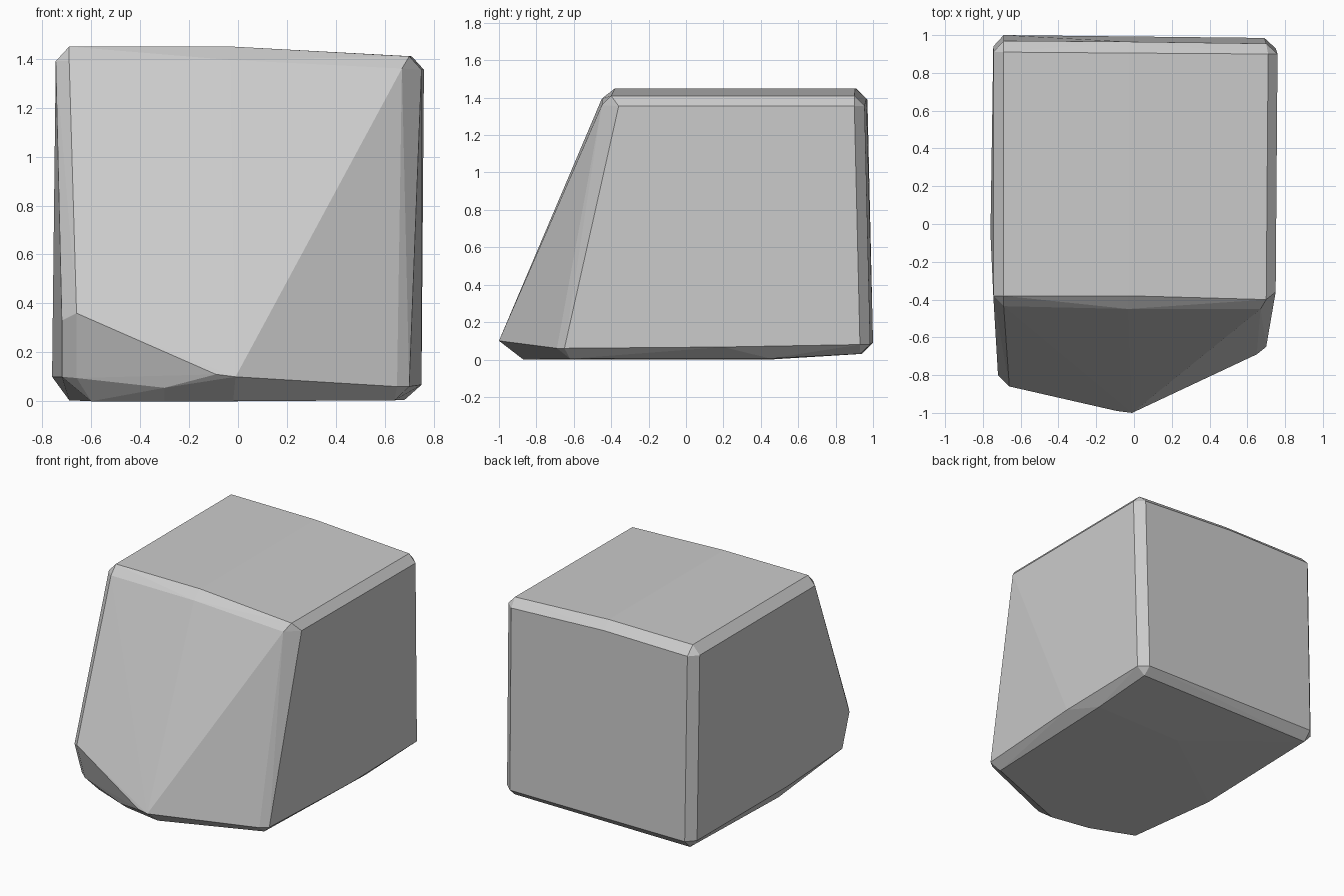
import bpy, bmesh

# Chamfered boulder: outline loops read at each level, wrapped in a convex skin
top_face = [(-.69, -.38, 1.45), (-.03, -.38, 1.45), (.70, -.40, 1.41),
            (.71, .90, 1.41), (-.03, .905, 1.45), (-.69, .91, 1.45)]

# Lower rim of the top chamfer
top_rim = [(-.745, -.38, 1.39), (-.69, -.435, 1.39), (-.03, -.45, 1.395),
           (.67, -.45, 1.36), (.75, -.36, 1.355), (.76, .90, 1.355),
           (.70, .955, 1.355), (-.03, .965, 1.395), (-.69, .97, 1.39), (-.745, .91, 1.39)]

# Undercut front left corner and the protruding nose
front_nose = [(-.72, -.80, .33), (-.66, -.86, .36), (-.09, -.99, .11), (-.01, -1, .10),
              (-.30, -.89, .055), (-.66, -.77, .095), (-.72, -.72, .10)]

# Upper rim of the bottom chamfer
bottom_rim = [(.65, -.69, .06), (.70, -.65, .06), (.75, .20, .067), (.75, .93, .08),
              (.69, .985, .08), (-.69, 1, .09), (-.745, .94, .09), (-.76, -.05, .10)]

# Underside, rising slightly towards the back
bottom_face = [(-.60, -.70, 0), (-.30, -.82, 0), (-.02, -.87, 0), (.64, -.62, .004),
               (.68, .45, .005), (.69, .93, .03), (-.69, .94, .03), (-.69, -.05, .004),
               (0, .45, 0)]

bm = bmesh.new()
for loop in (top_face, top_rim, front_nose, bottom_rim, bottom_face):
    for p in loop:
        bm.verts.new(p)
hull = bmesh.ops.convex_hull(bm, input=bm.verts)
loose = {e for e in hull["geom_interior"] + hull["geom_unused"]
         if isinstance(e, bmesh.types.BMVert)}
bmesh.ops.delete(bm, geom=list(loose), context='VERTS')
bmesh.ops.dissolve_limit(bm, angle_limit=.02, verts=bm.verts, edges=bm.edges)
bmesh.ops.recalc_face_normals(bm, faces=bm.faces)

mesh = bpy.data.meshes.new("boulder")
bm.to_mesh(mesh)
bm.free()
boulder = bpy.data.objects.new("boulder", mesh)
bpy.context.collection.objects.link(boulder)
